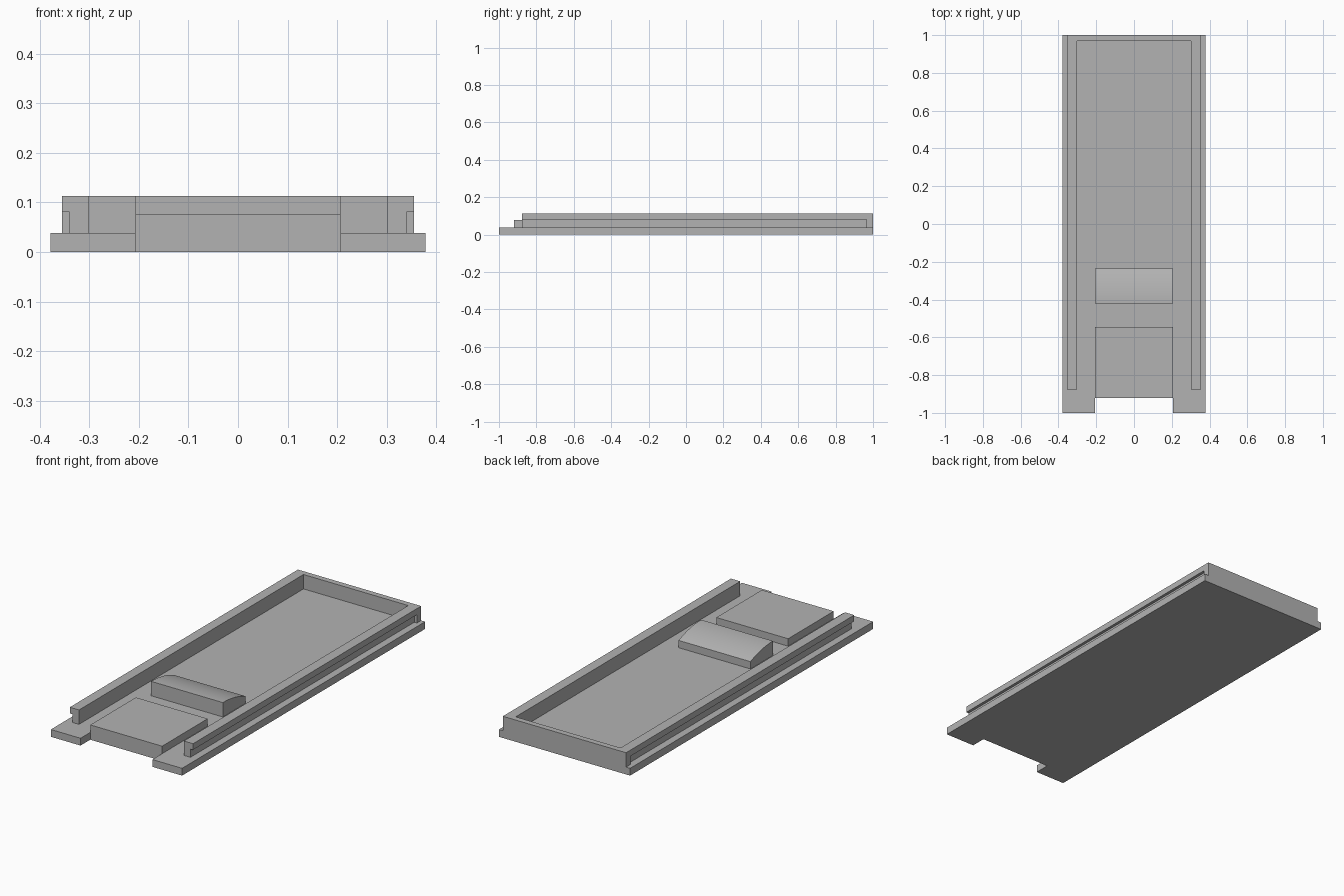
import bpy, bmesh, math

cube = bpy.data.objects.get("Cube")
if cube:
    bpy.data.objects.remove(cube, do_unlink=True)

GREY = (0.45, 0.45, 0.45, 1)
grey = bpy.data.materials.new("plain grey")
grey.use_nodes = True
grey.diffuse_color = GREY
grey.node_tree.nodes["Principled BSDF"].inputs["Base Color"].default_value = GREY


def prism(name, outline, start, end, axis="z"):
    """Extrude an outline: (x, y) along z, or (y, z) along x."""
    place = (lambda a, b: (a, b, start)) if axis == "z" else (lambda a, b: (start, a, b))
    offset = (0, 0, end - start) if axis == "z" else (end - start, 0, 0)
    bm = bmesh.new()
    face = bm.faces.new([bm.verts.new(place(a, b)) for a, b in outline])
    grown = bmesh.ops.extrude_face_region(bm, geom=[face])["geom"]
    moved = [g for g in grown if isinstance(g, bmesh.types.BMVert)]
    bmesh.ops.translate(bm, verts=moved, vec=offset)
    bmesh.ops.recalc_face_normals(bm, faces=bm.faces)
    mesh = bpy.data.meshes.new(name)
    bm.to_mesh(mesh)
    bm.free()
    mesh.materials.append(grey)
    obj = bpy.data.objects.new(name, mesh)
    bpy.context.collection.objects.link(obj)
    return obj


def box(name, x0, x1, y0, y1, z0, z1):
    return prism(name, [(x0, y0), (x1, y0), (x1, y1), (x0, y1)], z0, z1)


def combine(target, tool, operation):
    """Apply a boolean and drop the helper."""
    mod = target.modifiers.new(operation.lower(), "BOOLEAN")
    mod.operation, mod.object, mod.solver = operation, tool, "EXACT"
    bpy.ops.object.select_all(action="DESELECT")
    bpy.context.view_layer.objects.active = target
    target.select_set(True)
    bpy.ops.object.modifier_apply(modifier=mod.name)
    bpy.data.objects.remove(tool, do_unlink=True)


def mirrored(half):
    """Complete an outline symmetric about x = 0."""
    return half + [(-x, y) for x, y in reversed(half)]


FLOOR, PAD, TOP = 0.038, 0.077, 0.113
HALF = 0.378          # half width of the base
INNER = 0.207         # half width of the pad and ramp
RAIL = 0.355          # outer face of the rails

# Base plate with a front notch, and the raised pad behind the notch
base = prism("base_plate", mirrored([(INNER, -0.92), (INNER, -1), (HALF, -1), (HALF, 1)]),
             0, FLOOR)
combine(base, box("front_pad", -INNER, INNER, -0.92, -0.545, 0, PAD), "UNION")

# U-shaped rim: two side rails joined by the back wall
rim = prism("rim", mirrored([(0.302, 0.97), (0.302, -0.877), (RAIL, -0.877), (RAIL, 1)]),
            FLOOR, TOP)

# Grooves along the outer sides of the rails
for side in (-1, 1):
    x0, x1 = sorted((side * 0.34, side * 0.4))
    combine(rim, box("groove_cutter", x0, x1, -1.1, 0.965, 0, 0.081), "DIFFERENCE")

# Ramp with a rounded top falling towards the back
front, depth, drop = -0.42, 0.185, TOP - 0.076
radius = (depth ** 2 + drop ** 2) / (2 * drop)
sweep = math.asin(depth / radius)
steps = 16
arc = [(front + radius * math.sin(sweep * i / steps),
        TOP - radius * (1 - math.cos(sweep * i / steps))) for i in range(steps + 1)]
ramp = prism("ramp", [(front, FLOOR)] + arc + [(front + depth, FLOOR)], -INNER, INNER, "x")
bpy.ops.object.select_all(action="DESELECT")
ramp.select_set(True)
bpy.context.view_layer.objects.active = ramp
bpy.ops.object.shade_smooth_by_angle(angle=math.radians(20))
